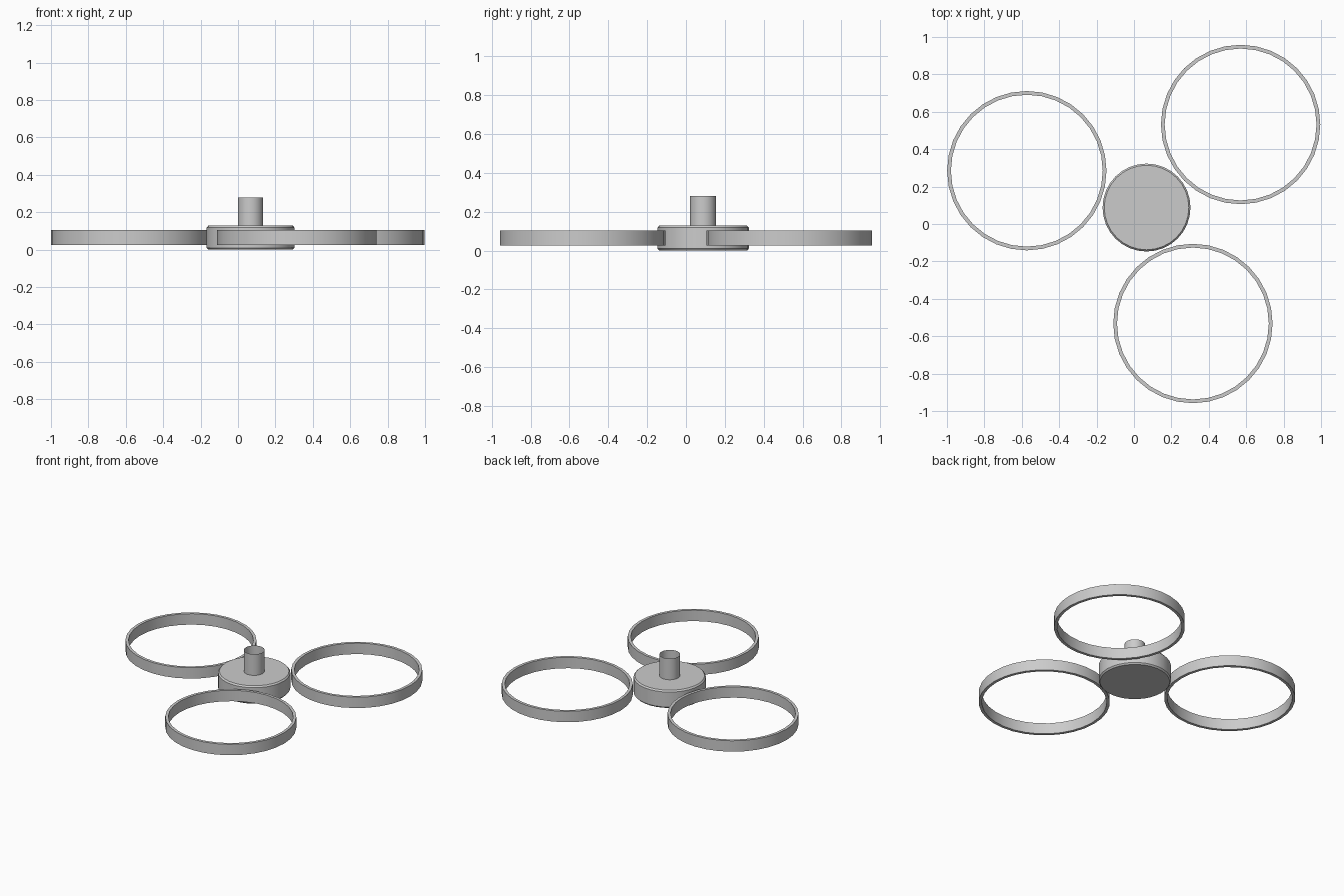
import bpy, bmesh, math

if "Cube" in bpy.data.objects:
    bpy.data.objects.remove(bpy.data.objects["Cube"])

SIDES = 32
HUB = (0.067, 0.088)


def lathe(name, profile, centre, closed=False):
    """Spin an (r, z) profile round a vertical axis; r = 0 becomes a flat cap."""
    bm = bmesh.new()
    loops = []
    for r, z in profile:
        loops.append([bm.verts.new((r * math.cos(2 * math.pi * i / SIDES),
                                    r * math.sin(2 * math.pi * i / SIDES), z))
                      for i in range(SIDES)])
    pairs = list(zip(loops, loops[1:] + loops[:1]))
    for a, b in pairs if closed else pairs[:-1]:
        for i in range(SIDES):
            j = (i + 1) % SIDES
            bm.faces.new((a[i], a[j], b[j], b[i]))
    if name == "hub":
        bm.faces.new(loops[0][::-1])
        bm.faces.new(loops[-1])
    me = bpy.data.meshes.new(name)
    bm.to_mesh(me)
    bm.free()
    ob = bpy.data.objects.new(name, me)
    ob.location = (*centre, 0)
    bpy.context.collection.objects.link(ob)
    bpy.context.view_layer.objects.active = ob
    bpy.ops.object.select_all(action='DESELECT')
    ob.select_set(True)
    bpy.ops.object.shade_smooth_by_angle(angle=math.radians(30))
    return ob


# central hub with chamfered rims
lathe("hub", [(0.226, 0), (0.235, 0.01), (0.235, 0.118), (0.226, 0.128)], HUB)

# open-topped mounting post
lathe("post", [(0.067, 0.128), (0.067, 0.28)], HUB)

# three hoops touching the hub
for n, c in enumerate([(-0.573, 0.285), (0.573 - 0.003, 0.532), (0.315, -0.532)], 1):
    lathe(f"hoop_{n}", [(0.426, 0.026), (0.426, 0.104), (0.406, 0.104), (0.406, 0.026)],
          c, closed=True)
